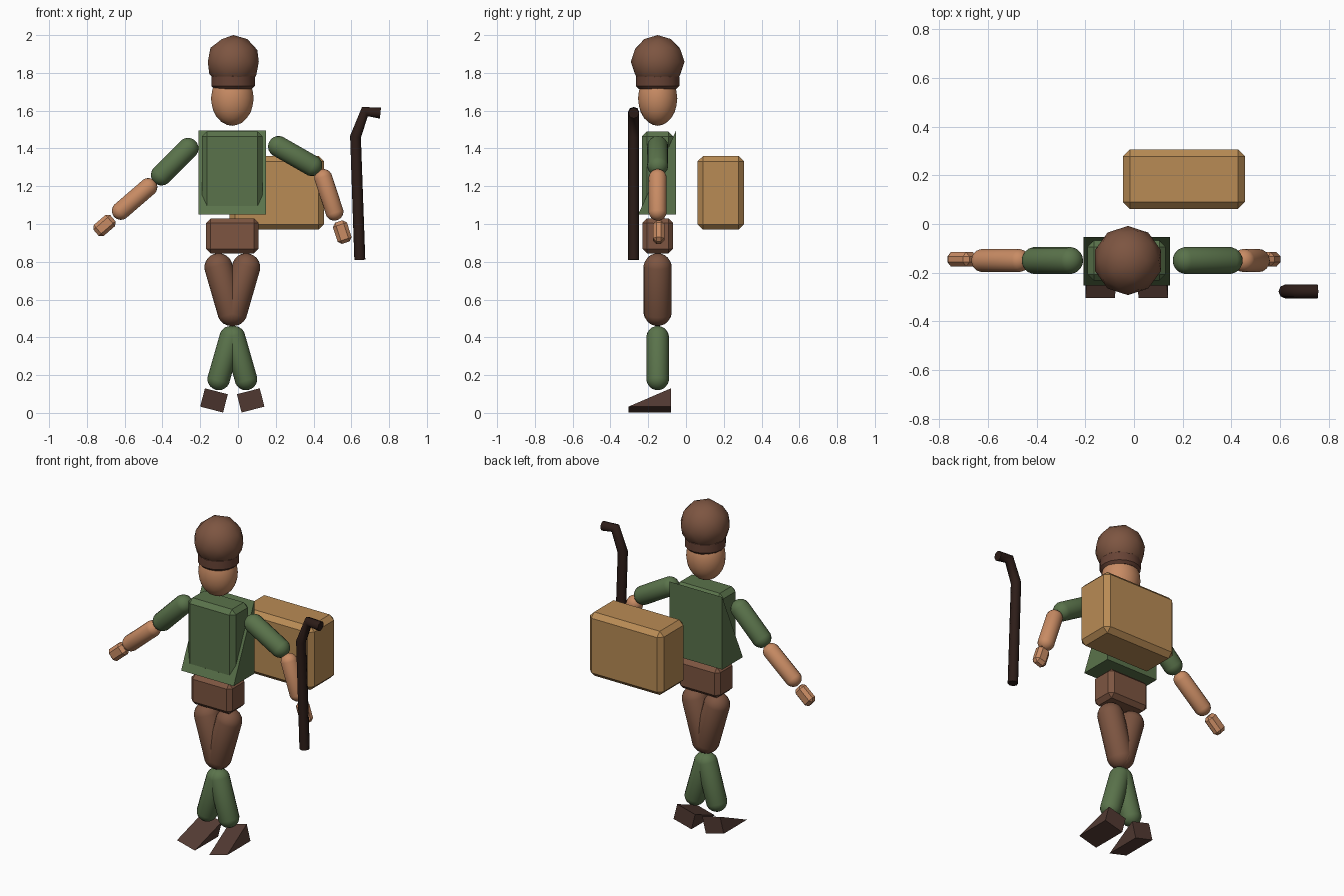
import bpy, bmesh
from math import radians, atan2
from mathutils import Vector, Matrix

if "Cube" in bpy.data.objects:
    bpy.data.objects.remove(bpy.data.objects["Cube"])

CX, CY = -0.03, -0.15   # centre line of the figure


def material(name, rgb):
    m = bpy.data.materials.new(name)
    m.diffuse_color = (*rgb, 1)
    m.use_nodes = True
    m.node_tree.nodes["Principled BSDF"].inputs["Base Color"].default_value = m.diffuse_color
    return m


BROWN = material("brown", (.205, .091, .053))
BAND = material("band_brown", (.135, .056, .036))
GREEN = material("green", (.102, .171, .07))
SKIN = material("skin", (.58, .26, .127))
TAN = material("tan", (.485, .26, .09))
SHOE = material("shoe_brown", (.084, .042, .032))
DARK = material("dark_wood", (.026, .012, .009))


def finish(name, bm, mat, smooth=False):
    bmesh.ops.recalc_face_normals(bm, faces=bm.faces)
    me = bpy.data.meshes.new(name)
    bm.to_mesh(me)
    bm.free()
    me.materials.append(mat)
    ob = bpy.data.objects.new(name, me)
    bpy.context.collection.objects.link(ob)
    if smooth:
        bpy.ops.object.select_all(action='DESELECT')
        ob.select_set(True)
        bpy.context.view_layer.objects.active = ob
        bpy.ops.object.shade_smooth_by_angle(angle=radians(35))
    return ob


def box(name, loc, size, bevel, mat, tilt=0.0):
    bm = bmesh.new()
    bmesh.ops.create_cube(bm, size=1)
    bmesh.ops.scale(bm, vec=size, verts=bm.verts)
    bmesh.ops.bevel(bm, geom=bm.edges[:], offset=bevel, segments=1, affect='EDGES')
    bm.transform(Matrix.Translation(loc) @ Matrix.Rotation(tilt, 4, 'Y'))
    return finish(name, bm, mat)


def wedge(name, loc, width, depth, height, mat, tilt=0.0):
    # triangular side profile: upright back, slope falling to the front
    bm = bmesh.new()
    pts = [(depth / 2, -height / 2), (depth / 2, height / 2), (-depth / 2, -height / 2)]
    face = bm.faces.new([bm.verts.new((-width / 2, y, z)) for y, z in pts])
    ext = bmesh.ops.extrude_face_region(bm, geom=[face])
    verts = [v for v in ext["geom"] if isinstance(v, bmesh.types.BMVert)]
    bmesh.ops.translate(bm, vec=(width, 0, 0), verts=verts)
    bm.transform(Matrix.Translation(loc) @ Matrix.Rotation(tilt, 4, 'Y'))
    return finish(name, bm, mat)


def capsule(name, a, b, r, mat):
    # a and b are (x, z) centres of the round ends
    a, b = Vector((a[0], CY, a[1])), Vector((b[0], CY, b[1]))
    d = b - a
    bm = bmesh.new()
    bmesh.ops.create_uvsphere(bm, u_segments=16, v_segments=11, radius=r)
    for v in bm.verts:
        if v.co.z > 0:
            v.co.z += d.length
    bm.transform(Matrix.Translation(a) @ d.to_track_quat('Z', 'Y').to_matrix().to_4x4())
    return finish(name, bm, mat, True)


# Head
bm = bmesh.new()
bmesh.ops.create_icosphere(bm, subdivisions=3, radius=1)
bm.transform(Matrix.Translation((CX, CY, 1.665)) @ Matrix.Diagonal((.113, .104, .145, 1)))
finish("head", bm, SKIN, True)

# Cap and its band
bm = bmesh.new()
bmesh.ops.create_icosphere(bm, subdivisions=2, radius=.142)
bm.transform(Matrix.Translation((CX + .005, CY, 1.858)))
finish("cap", bm, BROWN, True)

bm = bmesh.new()
bmesh.ops.create_cone(bm, cap_ends=True, segments=16, radius1=.115, radius2=.115, depth=.08)
rims = [e for e in bm.edges if abs(e.verts[0].co.z - e.verts[1].co.z) < 1e-5]
bmesh.ops.bevel(bm, geom=rims, offset=.015, segments=1, affect='EDGES')
bm.transform(Matrix.Translation((CX + .004, CY, 1.755)))
finish("cap_band", bm, BAND, True)

# Torso, flared coat and hips
box("torso", (CX, CY, 1.28), (.32, .165, .42), .026, GREEN)
wedge("coat", (CX, -.153, 1.272), .356, .2, .444, GREEN)
box("hips", (CX, CY, .937), (.277, .162, .185), .024, BROWN)

# Legs and shoes, mirrored about the centre line
for side, s in (("left", 1), ("right", -1)):
    capsule(side + "_thigh", (CX + s * .073, .77), (CX + s * .005, .535), .075, BROWN)
    capsule(side + "_shin", (CX + s * .009, .40), (CX + s * .072, .18), .06, GREEN)
    wedge(side + "_shoe", (CX + s * .097, -.192, .066), .125, .225, .1, SHOE,
          -s * radians(14.5))

# Arms: shoulder, elbow, forearm start, wrist, hand centre
arms = {
    "right": ((-.265, 1.40), (-.405, 1.26), (-.475, 1.195), (-.62, 1.07), (-.707, .992)),
    "left": ((.215, 1.41), (.39, 1.31), (.452, 1.243), (.51, 1.066), (.552, .957)),
}
for side, (p0, p1, p2, p3, h) in arms.items():
    capsule(side + "_upper_arm", p0, p1, .056, GREEN)
    capsule(side + "_forearm", p2, p3, .048, SKIN)
    box(side + "_hand", (h[0], CY + .005, h[1]), (.078, .06, .118), .018, SKIN,
        atan2(p2[0] - p3[0], p2[1] - p3[1]))

# Pack
box("pack", (.205, .184, 1.165), (.5, .244, .39), .028, TAN)

# Walking stick
cu = bpy.data.curves.new("walking_stick", 'CURVE')
cu.dimensions = '3D'
cu.bevel_depth = .029
cu.bevel_resolution = 2
cu.use_fill_caps = True
path = [(.645, .81), (.622, 1.462), (.672, 1.595), (.754, 1.587)]
sp = cu.splines.new('POLY')
sp.points.add(len(path) - 1)
for p, (x, z) in zip(sp.points, path):
    p.co = (x, -.277, z, 1)
cu.materials.append(DARK)
bpy.context.collection.objects.link(bpy.data.objects.new("walking_stick", cu))
